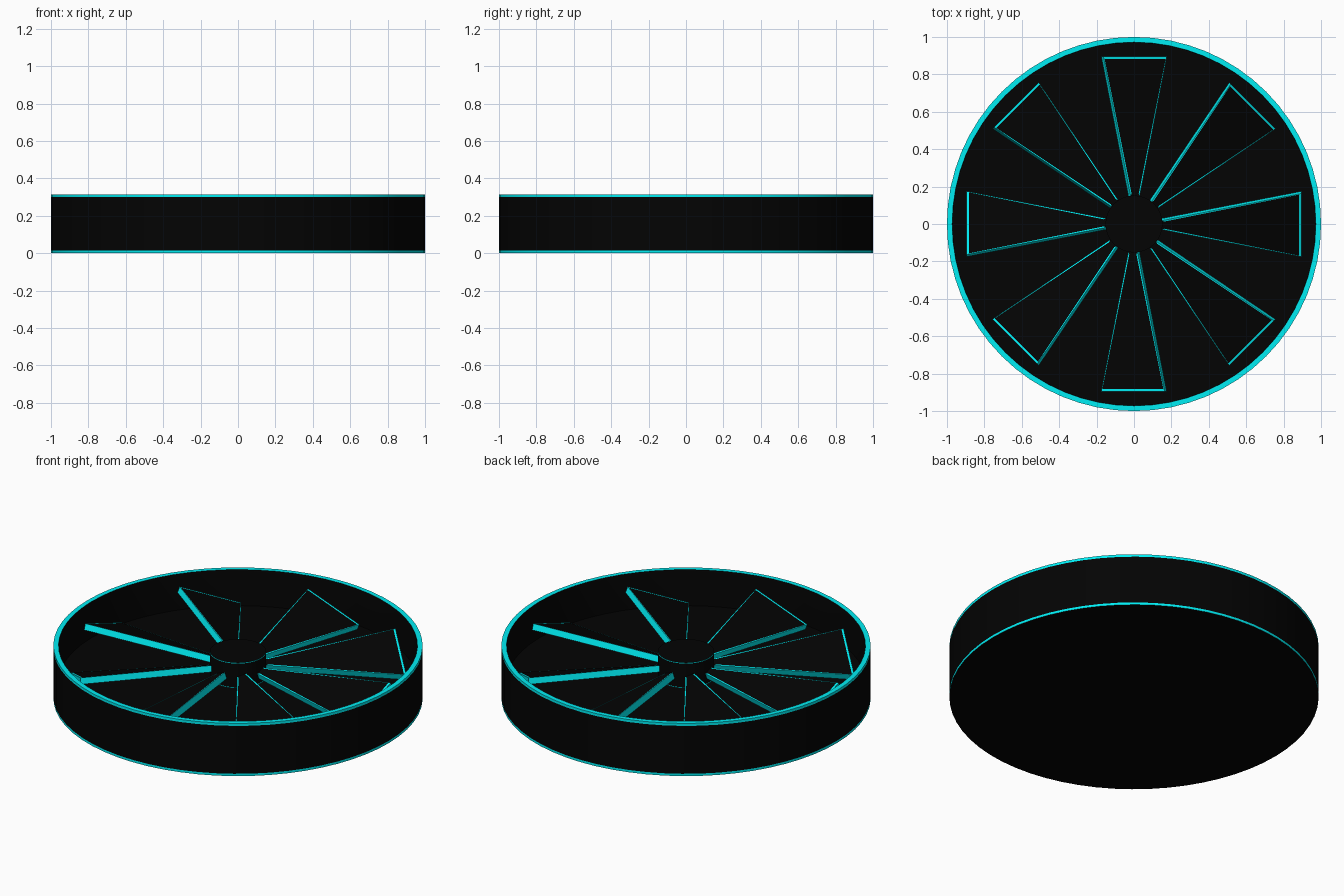
import bpy, bmesh
from math import pi, sin, cos, radians
from mathutils import Matrix

if "Cube" in bpy.data.objects:
    bpy.data.objects.remove(bpy.data.objects["Cube"])


def material(name, rgb):
    m = bpy.data.materials.new(name)
    m.diffuse_color = (*rgb, 1)
    m.use_nodes = True
    m.node_tree.nodes["Principled BSDF"].inputs["Base Color"].default_value = m.diffuse_color
    return m


BLACK = material("black", (0.001, 0.001, 0.001))
CYAN = material("cyan", (0.0, 0.85, 0.9))


def finish(bm, name, smooth):
    bmesh.ops.recalc_face_normals(bm, faces=bm.faces)
    mesh = bpy.data.meshes.new(name)
    bm.to_mesh(mesh)
    bm.free()
    mesh.materials.append(BLACK)
    mesh.materials.append(CYAN)
    ob = bpy.data.objects.new(name, mesh)
    bpy.context.collection.objects.link(ob)
    if smooth:
        bpy.ops.object.select_all(action='DESELECT')
        ob.select_set(True)
        bpy.context.view_layer.objects.active = ob
        bpy.ops.object.shade_smooth_by_angle(angle=radians(30))
    return ob


def lathe(name, profile, cyan_bands, n=64):
    """Revolve (radius, z) points; both ends are closed with a disc."""
    bm = bmesh.new()
    rings = [[bm.verts.new((r * cos(2 * pi * i / n), r * sin(2 * pi * i / n), z))
              for i in range(n)] for r, z in profile]
    for k in range(len(rings) - 1):
        a, b = rings[k], rings[k + 1]
        for i in range(n):
            j = (i + 1) % n
            f = bm.faces.new((a[i], a[j], b[j], b[i]))
            f.material_index = int(k in cyan_bands)
    bm.faces.new(rings[0])
    bm.faces.new(rings[-1])
    return finish(bm, name, True)


def blade(name, angle):
    """Tapered slab, pitched 20 degrees, with cyan sides and face borders."""
    bm = bmesh.new()
    r0, r1, w0, w1 = 0.15, 0.895, 0.026, 0.18

    def loop(dx, dy, z):
        pts = [(r0 + dx, -w0 + dy), (r1 - dx, -w1 + dy),
               (r1 - dx, w1 - dy), (r0 + dx, w0 - dy)]
        return [bm.verts.new((x, y, z)) for x, y in pts]

    loops = [loop(0.012, 0.006, -0.018), loop(0, 0, -0.018),
             loop(0, 0, 0.018), loop(0.012, 0.006, 0.018)]
    for a, b in zip(loops, loops[1:]):
        for i in range(4):
            j = (i + 1) % 4
            bm.faces.new((a[i], a[j], b[j], b[i])).material_index = int(i != 3)
    bm.faces.new(loops[0])
    bm.faces.new(loops[-1])
    place = (Matrix.Rotation(angle, 4, 'Z') @ Matrix.Translation((0, 0, 0.19))
             @ Matrix.Rotation(radians(20), 4, 'X'))
    bm.transform(place)
    return finish(bm, name, False)


# Open-topped round housing with cyan bands at the rims
lathe("housing", [(0.985, 0), (1, 0), (1, 0.014), (1, 0.3), (1, 0.315),
                  (0.972, 0.315), (0.97, 0.3), (0.97, 0.1)], {1, 3, 4})

# Central hub with thin cyan edges
lathe("hub", [(0.152, 0.13), (0.152, 0.135), (0.152, 0.277), (0.152, 0.282)], {0, 2})

# Eight pitched fan blades
for i in range(8):
    blade(f"fan_blade_{i + 1}", i * pi / 4)
